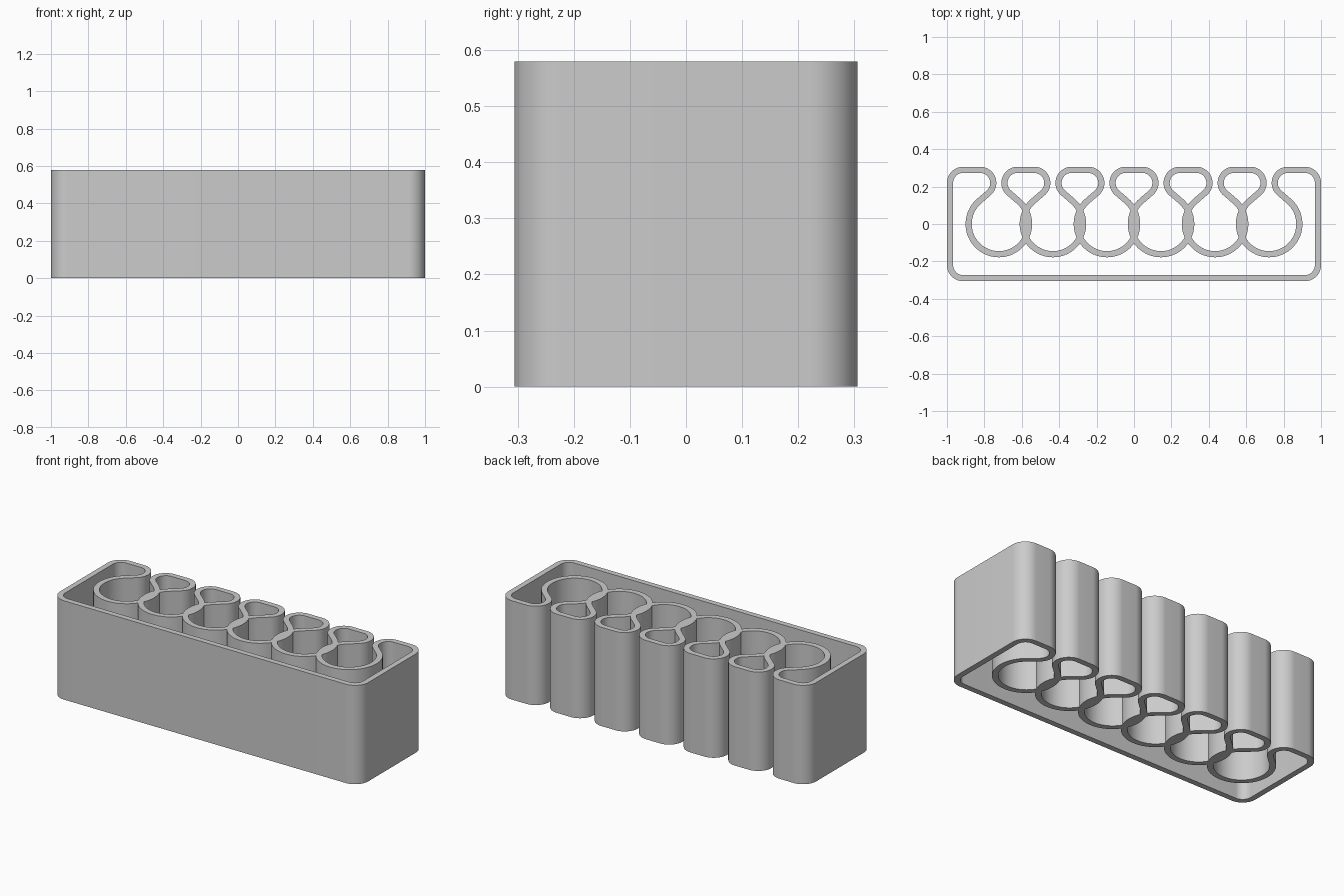
import bpy, bmesh, math

if "Cube" in bpy.data.objects:
    bpy.data.objects.remove(bpy.data.objects["Cube"])

# Main dimensions
HEIGHT = 0.58
HALF_X, HALF_Y = 1.0, 0.306
PITCH, COUNT = 0.289, 6              # round sockets in a row
R_IN, R_OUT = 0.145, 0.178           # socket wall radii
Q_IN, Q_OUT = 0.0535, 0.0865         # finger and corner wall radii
QX, QY = 0.10, HALF_Y - Q_OUT        # finger corner centre beside a socket

# Angle at which the straight neck leaves the socket circle
mid_sum = (R_IN + R_OUT + Q_IN + Q_OUT) / 2
NECK = math.degrees(math.atan2(QY, QX) - math.acos(mid_sum / math.hypot(QX, QY)))
# Angles at which neighbouring socket walls cross
TIP = math.degrees(math.acos(PITCH / 2 / R_OUT))
cross_x = (PITCH**2 + R_IN**2 - R_OUT**2) / (2 * PITCH)
CUT = math.degrees(math.acos(cross_x / R_IN))
BULGE = math.degrees(math.asin(R_IN * math.sin(math.radians(CUT)) / R_OUT))


def arc(cx, cy, r, a0, a1):
    n = max(2, round(abs(a1 - a0) / 5))
    angles = [math.radians(a0 + (a1 - a0) * i / n) for i in range(n + 1)]
    return [(cx + r * math.cos(a), cy + r * math.sin(a)) for a in angles]


def mirrored(points):
    return [(-x, y) for x, y in reversed(points)]


def moved(points, dx):
    return [(x + dx, y) for x, y in points]


def open_side(is_end):
    """Right half of a socket on its open side, bottom to finger top."""
    if is_end:
        pts = arc(0, 0, R_IN, -90, NECK)
    else:
        pts = (arc(0, 0, R_IN, -90, -CUT)
               + arc(PITCH, 0, R_OUT, 180 + BULGE, 180 - BULGE)
               + arc(0, 0, R_IN, CUT, NECK))
    return pts + arc(QX, QY, Q_OUT, 180 + NECK, 90)


def room_side(is_end):
    """Right half of a socket seen from the inner room."""
    if is_end:
        return arc(0, 0, R_OUT, -90, NECK) + arc(QX, QY, Q_IN, 180 + NECK, 90)
    return arc(0, 0, R_OUT, -90, -TIP)


def wall_loop(half, corner_r):
    """Closed outline: box corners plus the row of sockets along the back."""
    cx, cy = HALF_X - Q_OUT, HALF_Y - Q_OUT
    pts = arc(-cx, cy, corner_r, 180, 90)
    for i in range(COUNT):
        dx = (i - (COUNT - 1) / 2) * PITCH
        pts += moved(mirrored(half(i == 0)) + half(i == COUNT - 1), dx)
    pts += arc(cx, cy, corner_r, 90, 0)
    pts += arc(cx, -cy, corner_r, 0, -90)
    pts += arc(-cx, -cy, corner_r, -90, -180)
    return pts


# Outer outline, inner room and the closed finger hollows
loops = [wall_loop(open_side, Q_OUT), wall_loop(room_side, Q_IN)]
left = moved(arc(QX, QY, Q_IN, 90, 180 + NECK) + arc(0, 0, R_OUT, NECK, TIP), -PITCH / 2)
for i in range(COUNT - 1):
    loops.append(moved(left + mirrored(left), (i - (COUNT - 2) / 2) * PITCH))

# Filled flat profile raised to full height
curve = bpy.data.curves.new("wall_profile", 'CURVE')
curve.dimensions = '2D'
curve.fill_mode = 'BOTH'
curve.extrude = HEIGHT / 2
for loop in loops:
    clean = []
    for p in loop:
        if not clean or math.dist(p, clean[-1]) > 1e-4:
            clean.append(p)
    if math.dist(clean[0], clean[-1]) < 1e-4:
        clean.pop()
    spline = curve.splines.new('POLY')
    spline.points.add(len(clean) - 1)
    for point, (x, y) in zip(spline.points, clean):
        point.co = (x, y, 0, 1)
    spline.use_cyclic_u = True

holder = bpy.data.objects.new("socket_holder", curve)
bpy.context.collection.objects.link(holder)
bpy.context.view_layer.objects.active = holder
holder.select_set(True)
bpy.ops.object.convert(target='MESH')
holder = bpy.context.view_layer.objects.active
holder.name = "socket_holder"

# Weld caps to walls and stand the part on the floor
bm = bmesh.new()
bm.from_mesh(holder.data)
bmesh.ops.remove_doubles(bm, verts=bm.verts, dist=1e-5)
bmesh.ops.translate(bm, verts=bm.verts, vec=(0, 0, HEIGHT / 2))
bmesh.ops.recalc_face_normals(bm, faces=bm.faces)
bm.to_mesh(holder.data)
bm.free()

grey = bpy.data.materials.new("light_grey")
grey.diffuse_color = (0.6, 0.6, 0.6, 1)
grey.use_nodes = True
grey.node_tree.nodes["Principled BSDF"].inputs["Base Color"].default_value = grey.diffuse_color
holder.data.materials.clear()
holder.data.materials.append(grey)
bpy.ops.object.shade_smooth_by_angle(angle=math.radians(30))
